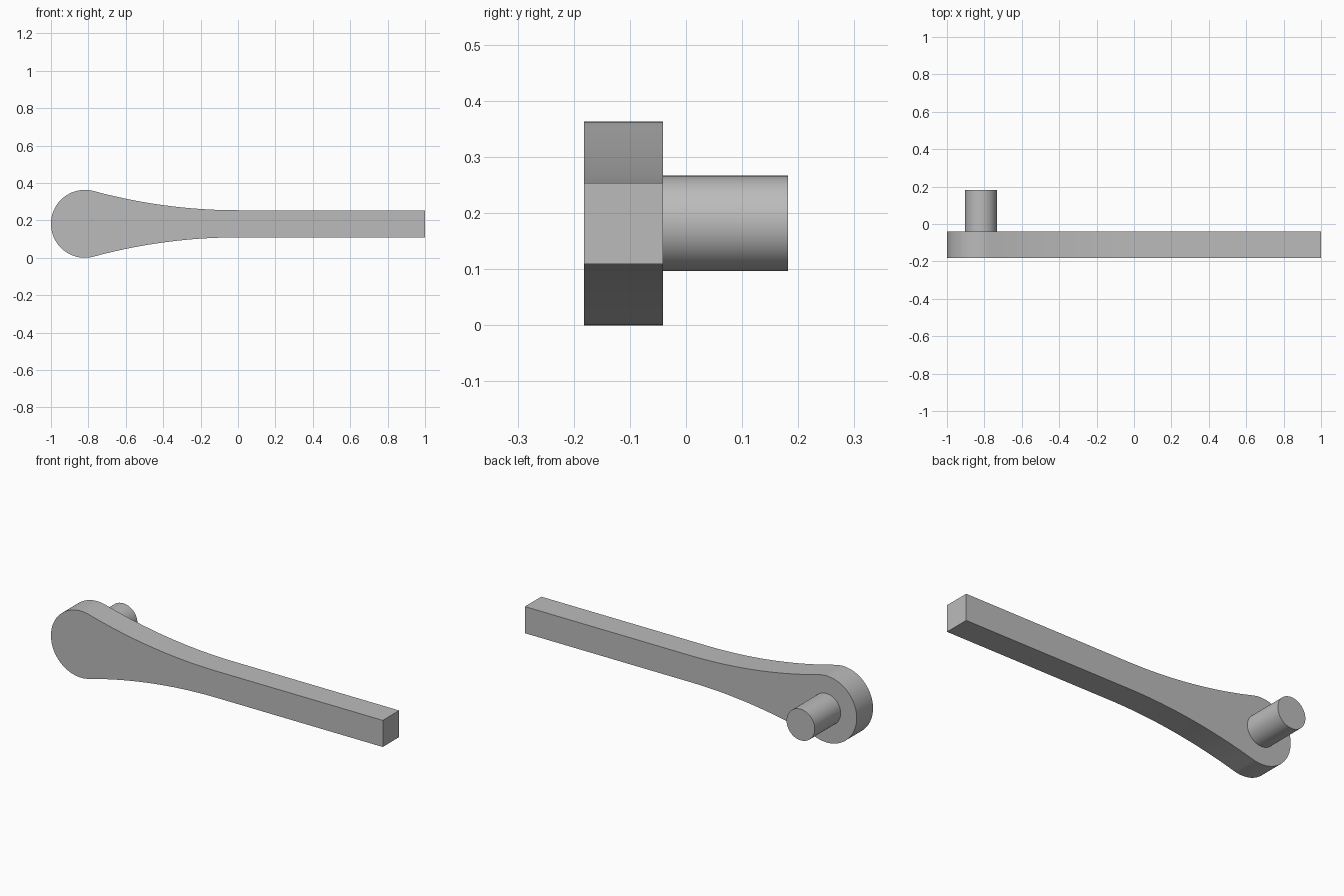
import bpy, bmesh, math

if "Cube" in bpy.data.objects:
    bpy.data.objects.remove(bpy.data.objects["Cube"])

grey = bpy.data.materials.new("plain grey")
grey.diffuse_color = (0.5, 0.5, 0.5, 1)
grey.use_nodes = True
grey.node_tree.nodes["Principled BSDF"].inputs["Base Color"].default_value = grey.diffuse_color

R_HEAD, HALF, Z0 = 0.1815, 0.0725, 0.1815   # head radius, arm half height, axis height
HX = -1 + R_HEAD                            # head centre x
Y_FRONT, Y_MID, Y_BACK = -0.182, -0.041, 0.182
# Fillet radius that is tangent to both the arm edge (at x = 0) and the head
R_FIL = (HX**2 + HALF**2 - R_HEAD**2) / (2 * (R_HEAD - HALF))
SWEEP = math.asin(-HX / (R_FIL + R_HEAD))


def prism(name, outline, y0, y1):
    """Extrude an (x, z) outline from y0 to y1."""
    bm = bmesh.new()
    face = bm.faces.new([bm.verts.new((x, y0, z)) for x, z in outline])
    ext = bmesh.ops.extrude_face_region(bm, geom=[face])
    verts = [v for v in ext["geom"] if isinstance(v, bmesh.types.BMVert)]
    bmesh.ops.translate(bm, verts=verts, vec=(0, y1 - y0, 0))
    bmesh.ops.recalc_face_normals(bm, faces=bm.faces)
    mesh = bpy.data.meshes.new(name)
    bm.to_mesh(mesh)
    bm.free()
    mesh.materials.append(grey)
    obj = bpy.data.objects.new(name, mesh)
    bpy.context.collection.objects.link(obj)
    bpy.ops.object.select_all(action='DESELECT')
    obj.select_set(True)
    bpy.context.view_layer.objects.active = obj
    bpy.ops.object.shade_smooth_by_angle(angle=math.radians(30))
    return obj


# Lever: straight arm, flared neck and round head, upper edge mirrored below
upper = [(1, HALF)]
for i in range(25):
    a = SWEEP * i / 24
    upper.append((-R_FIL * math.sin(a), HALF + R_FIL * (1 - math.cos(a))))
start = math.pi / 2 - SWEEP
for i in range(1, 33):
    a = start + (math.pi - start) * i / 32
    upper.append((HX + R_HEAD * math.cos(a), R_HEAD * math.sin(a)))
lower = [(x, -z) for x, z in reversed(upper[:-1])]
prism("lever_arm", [(x, Z0 + z) for x, z in upper + lower], Y_FRONT, Y_MID)

# Pivot pin on the back of the head
R_PIN = 0.085
ring = [(HX + R_PIN * math.cos(math.tau * i / 64),
         Z0 + R_PIN * math.sin(math.tau * i / 64)) for i in range(64)]
prism("pivot_pin", ring, Y_MID, Y_BACK)
